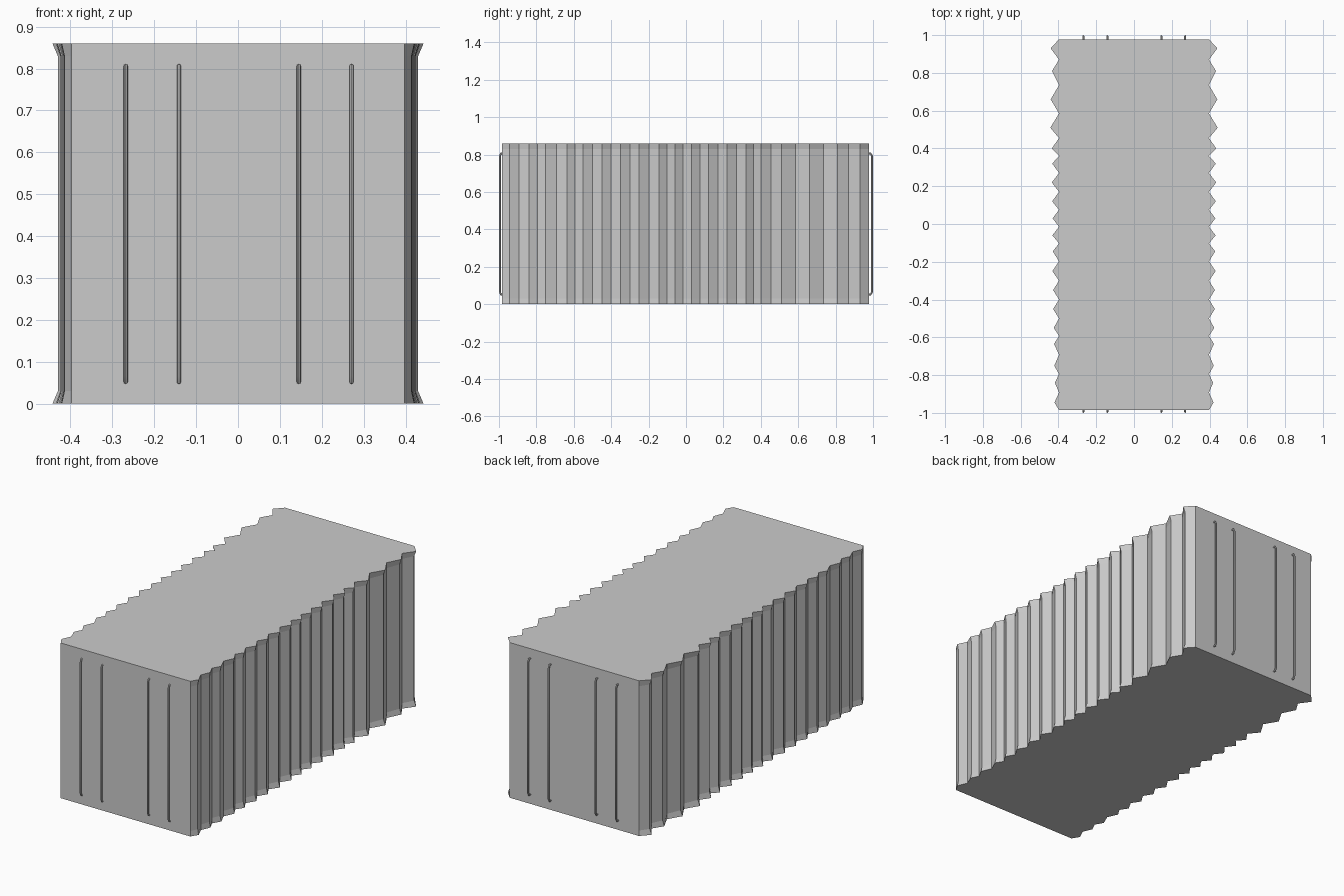
import bpy, bmesh

if "Cube" in bpy.data.objects:
    bpy.data.objects.remove(bpy.data.objects["Cube"])

HEIGHT, HALF_W = 0.86, 0.397
BACK, FRONT = 0.978, -0.985

# Side ribs: y position of each peak and how far it sticks out at the rims
RIBS = [(0.93, .044), (0.81, .037), (0.66, .044), (0.51, .046), (0.40, .038),
        (0.32, .036), (0.22, .038), (0.12, .036), (0.03, .034), (-0.06, .035),
        (-0.145, .033), (-0.25, .035), (-0.35, .031), (-0.45, .031), (-0.55, .028),
        (-0.635, .026), (-0.75, .025), (-0.84, .022), (-0.945, .024)]


def side_profile():
    """Zigzag from back to front as (offset, y)."""
    pts = [(0, BACK)]
    for i, (y, out) in enumerate(RIBS):
        pts.append((out, y))
        nxt = (y + RIBS[i + 1][0]) / 2 if i + 1 < len(RIBS) else FRONT
        pts.append((0, nxt))
    return pts


def build_body():
    bm = bmesh.new()
    prof = side_profile()
    rings = []
    # The ribs flare outward at the floor and roof rims
    for z, k in [(0, 1), (0.03, 0.72), (HEIGHT - 0.03, 0.72), (HEIGHT, 1)]:
        left = [bm.verts.new((-HALF_W - o * k, y, z)) for o, y in prof]
        right = [bm.verts.new((HALF_W + o * k, y, z)) for o, y in reversed(prof)]
        rings.append(left + right)
    n = len(rings[0])
    for a, b in zip(rings, rings[1:]):
        for i in range(n):
            j = (i + 1) % n
            bm.faces.new((a[i], a[j], b[j], b[i]))
    # Floor and roof strips spanning left to right
    for ring in (rings[0], rings[-1]):
        for i in range(n // 2 - 1):
            bm.faces.new((ring[i], ring[i + 1], ring[n - 2 - i], ring[n - 1 - i]))
    bmesh.ops.recalc_face_normals(bm, faces=bm.faces)
    mesh = bpy.data.meshes.new("container_body")
    bm.to_mesh(mesh)
    bm.free()
    ob = bpy.data.objects.new("container_body", mesh)
    bpy.context.collection.objects.link(ob)


def build_rod(name, x, wall, outer):
    """Locking rod bent into the end wall at both ends."""
    bend = outer + (wall - outer) * 0.4
    pts = [(x, wall, 0.052), (x, bend, 0.052), (x, outer, 0.066),
           (x, outer, 0.792), (x, bend, 0.806), (x, wall, 0.806)]
    cu = bpy.data.curves.new(name, 'CURVE')
    cu.dimensions = '3D'
    cu.bevel_depth = 0.005
    cu.bevel_resolution = 2
    cu.use_fill_caps = True
    sp = cu.splines.new('POLY')
    sp.points.add(len(pts) - 1)
    for p, co in zip(sp.points, pts):
        p.co = (*co, 1)
    ob = bpy.data.objects.new(name, cu)
    bpy.context.collection.objects.link(ob)
    # Convert to a mesh with smooth sides
    bpy.ops.object.select_all(action='DESELECT')
    ob.select_set(True)
    bpy.context.view_layer.objects.active = ob
    bpy.ops.object.convert(target='MESH')
    bpy.ops.object.shade_smooth_by_angle()


build_body()
for i, x in enumerate((-0.268, -0.141, 0.145, 0.271)):
    build_rod(f"front_rod_{i + 1}", x, FRONT + 0.003, -0.995)
    build_rod(f"back_rod_{i + 1}", x, BACK - 0.003, 0.995)
